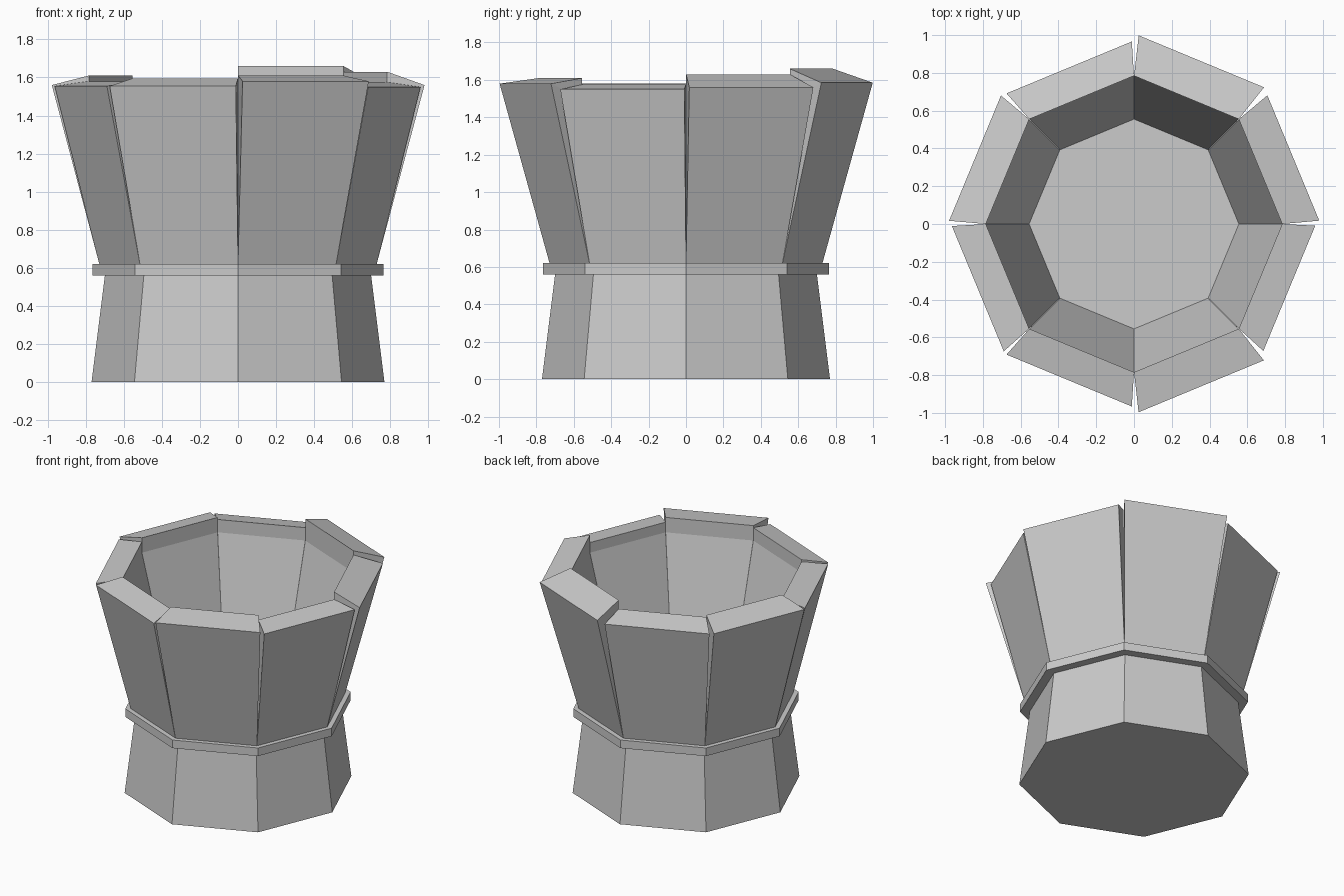
import bpy, bmesh
from math import sin, cos, pi, radians

if "Cube" in bpy.data.objects:
    bpy.data.objects.remove(bpy.data.objects["Cube"])

N = 8


def finish(name, bm):
    bmesh.ops.recalc_face_normals(bm, faces=bm.faces)
    me = bpy.data.meshes.new(name)
    bm.to_mesh(me)
    bm.free()
    ob = bpy.data.objects.new(name, me)
    bpy.context.collection.objects.link(ob)
    return ob


def octagon_solid(name, r_low, r_high, z_low, z_high):
    bm = bmesh.new()
    rings = [[bm.verts.new((r * cos(i * pi / 4), r * sin(i * pi / 4), z)) for i in range(N)]
             for r, z in ((r_low, z_low), (r_high, z_high))]
    for i in range(N):
        j = (i + 1) % N
        bm.faces.new((rings[0][i], rings[0][j], rings[1][j], rings[1][i]))
    bm.faces.new(rings[0])
    bm.faces.new(rings[1])
    return finish(name, bm)


def stave(name, angle, out, z_out, z_in):
    # cross-section points: (distance from axis, half width, height)
    section = [(0.674, 0.279, 0.62), (out, 0.359, z_out), (0.725, 0.3, z_in),
               (0.725, 0.3, 1.5), (0.513, 0.2125, 0.62)]
    ca, sa = cos(angle), sin(angle)
    bm = bmesh.new()
    sides = [[bm.verts.new((d * ca - s * w * sa, d * sa + s * w * ca, z)) for d, w, z in section]
             for s in (-1, 1)]
    n = len(section)
    for i in range(n):
        j = (i + 1) % n
        bm.faces.new((sides[0][i], sides[0][j], sides[1][j], sides[1][i]))
    # side walls, split so each piece stays nearly flat
    for v in sides:
        bm.faces.new((v[0], v[1], v[3], v[4]))
        bm.faces.new((v[1], v[2], v[3]))
    return finish(name, bm)


# tapered foot and the band whose top is also the inner floor
octagon_solid("foot", 0.77, 0.70, 0.0, 0.56)
octagon_solid("band", 0.765, 0.765, 0.56, 0.62)

# eight uneven staves: outer distance, outer rim height, inner rim height
rims = [(0.913, 1.56, 1.63), (0.932, 1.585, 1.66), (0.897, 1.555, 1.595), (0.911, 1.56, 1.61),
        (0.895, 1.555, 1.58), (0.897, 1.555, 1.595), (0.930, 1.58, 1.61), (0.890, 1.55, 1.575)]
for k, (out, z_out, z_in) in enumerate(rims):
    stave(f"stave_{k + 1}", radians(22.5 + 45 * k), out, z_out, z_in)
